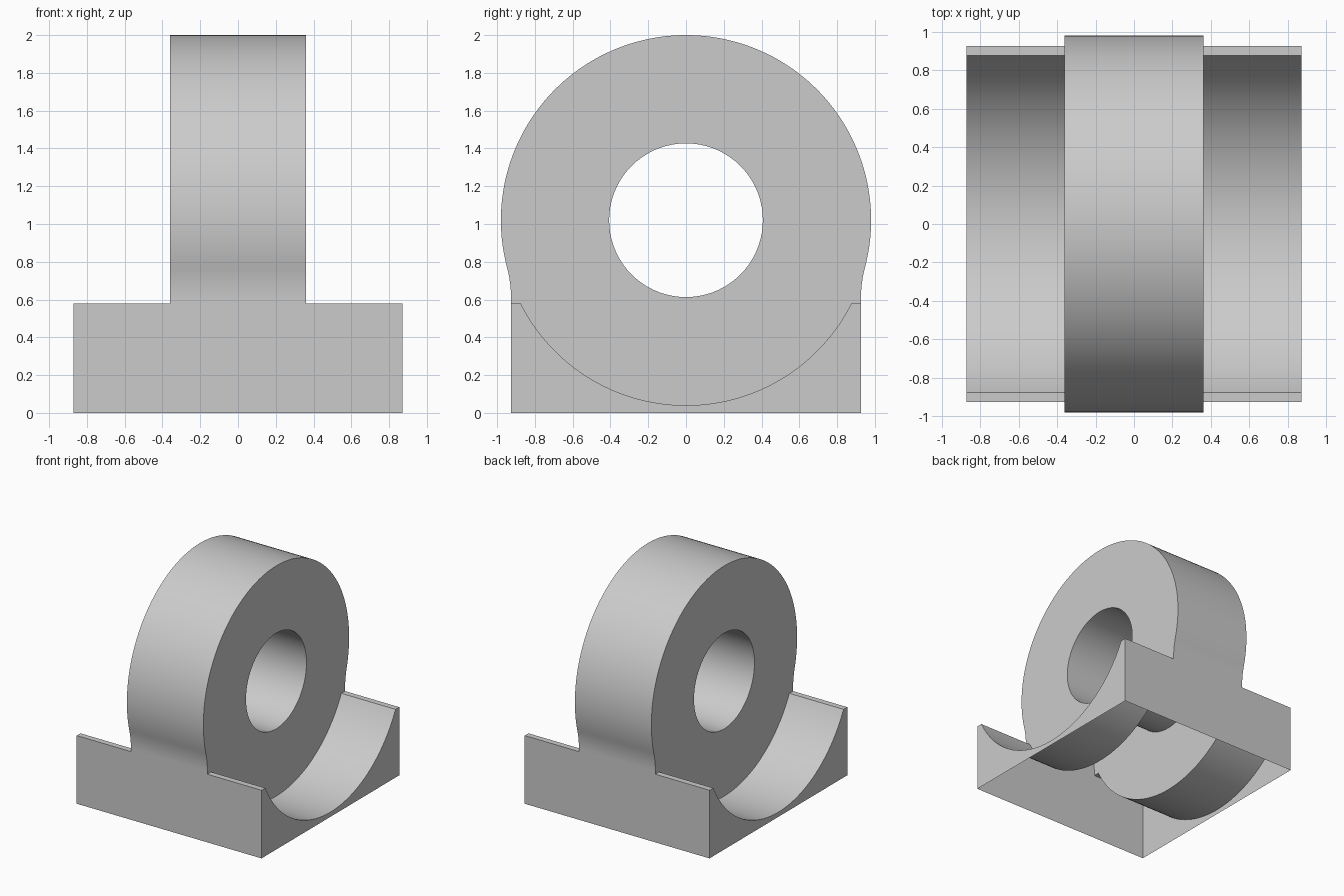
import bpy
import bmesh
from math import asin, sin, cos, pi, radians, sqrt

if "Cube" in bpy.data.objects:
    bpy.data.objects.remove(bpy.data.objects["Cube"], do_unlink=True)

# Main dimensions
RING_X, BASE_X, BASE_Y, BASE_Z = 0.36, 0.87, 0.926, 0.58
AXIS_Z, RADIUS, BORE, FILLET = 1.02, 0.98, 0.407, 0.65

# The fillet blends the upright base wall into the ring
fillet_y = BASE_Y + FILLET
drop = sqrt((RADIUS + FILLET) ** 2 - fillet_y ** 2)
fillet_z = AXIS_Z - drop
tangent = asin(drop / (RADIUS + FILLET))
rim = asin((AXIS_Z - BASE_Z) / RADIUS)


def arc(cy, cz, r, start, end, steps):
    """Points (y, z) along a circular arc."""
    angles = [start + (end - start) * i / steps for i in range(steps + 1)]
    return [(cy + r * cos(a), cz + r * sin(a)) for a in angles]


# Profiles in the y-z plane, from +y to -y
right_neck = [(BASE_Y, BASE_Z)] + arc(fillet_y, fillet_z, FILLET, pi, pi - tangent, 10)
left_neck = [(-y, z) for y, z in reversed(right_neck)]
crown = right_neck[:-1] + arc(0, AXIS_Z, RADIUS, -tangent, pi + tangent, 96) + left_neck[1:]
trough = ([(BASE_Y, BASE_Z)]
          + arc(0, AXIS_Z, RADIUS, -rim, rim - pi, 64)
          + [(-BASE_Y, BASE_Z)])
bore = arc(0, AXIS_Z, BORE, 0, 2 * pi, 72)

bm = bmesh.new()


def sweep(profile, x0, x1):
    """Sheet made by sweeping a profile along x."""
    a, b = [[bm.verts.new((x, y, z)) for y, z in profile] for x in (x0, x1)]
    for i in range(len(profile) - 1):
        bm.faces.new((a[i], a[i + 1], b[i + 1], b[i]))


def flat_fill(x, loops):
    """Flat face across x; later loops are holes in the first."""
    edges = []
    for loop in loops:
        verts = [bm.verts.new((x, y, z)) for y, z in loop]
        edges += [bm.edges.new((verts[i - 1], verts[i])) for i in range(len(verts))]
    bmesh.ops.triangle_fill(bm, edges=edges, use_beauty=True, normal=(1, 0, 0))


# Ring rim and bore
sweep(crown, -RING_X, RING_X)
sweep(bore, -RING_X, RING_X)

for side in (-1, 1):
    # Ring cheek, trough and end wall on each side
    flat_fill(side * RING_X, [crown + trough[::-1][1:-1], bore[:-1]])
    sweep(trough, side * RING_X, side * BASE_X)
    flat_fill(side * BASE_X, [trough + [(-BASE_Y, 0), (BASE_Y, 0)]])
    # Front and back walls; the underside stays open
    outline = [(-BASE_X, 0), (BASE_X, 0), (BASE_X, BASE_Z), (RING_X, BASE_Z),
               (-RING_X, BASE_Z), (-BASE_X, BASE_Z)]
    bm.faces.new([bm.verts.new((x, side * BASE_Y, z)) for x, z in outline])

bmesh.ops.remove_doubles(bm, verts=bm.verts[:], dist=0.0005)
bmesh.ops.recalc_face_normals(bm, faces=bm.faces[:])

mesh = bpy.data.meshes.new("bearing_block")
bm.to_mesh(mesh)
bm.free()

# Plain grey finish
grey = bpy.data.materials.new("light grey")
grey.use_nodes = True
colour = (0.6, 0.6, 0.6, 1)
grey.diffuse_color = colour
grey.node_tree.nodes["Principled BSDF"].inputs["Base Color"].default_value = colour
mesh.materials.append(grey)

block = bpy.data.objects.new("bearing_block", mesh)
bpy.context.collection.objects.link(block)
bpy.ops.object.select_all(action="DESELECT")
block.select_set(True)
bpy.context.view_layer.objects.active = block
bpy.ops.object.shade_smooth_by_angle(angle=radians(25))
